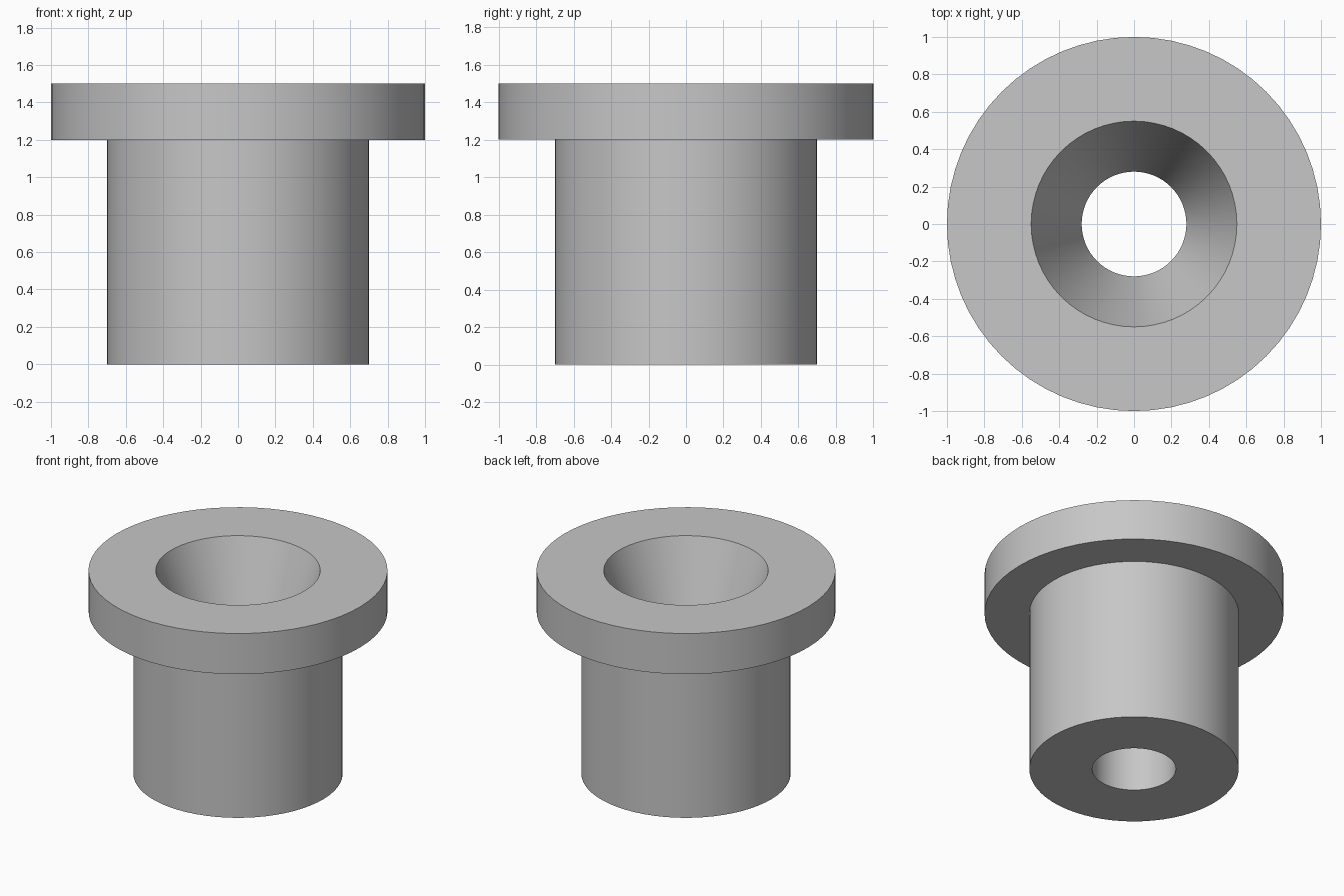
import bpy, bmesh, math
from mathutils import Vector

old = bpy.data.objects.get("Cube")
if old:
    bpy.data.objects.remove(old, do_unlink=True)

SIDES = 64

# Plain grey metal
grey = bpy.data.materials.new("plain grey")
grey.use_nodes = True
color = (0.57, 0.57, 0.57, 1)
grey.diffuse_color = color
grey.node_tree.nodes["Principled BSDF"].inputs["Base Color"].default_value = color

# Closed cross-section (radius, height): sleeve, flange, tapered mouth, bore
profile = [(0.28, 0), (0.7, 0), (0.7, 1.2), (1, 1.2),
           (1, 1.5), (0.55, 1.5), (0.28, 0.75)]

# Revolve the cross-section around the z axis
bm = bmesh.new()
verts = [bm.verts.new((r, 0, z)) for r, z in profile]
edges = [bm.edges.new((v, verts[(i + 1) % len(verts)])) for i, v in enumerate(verts)]
bmesh.ops.spin(bm, geom=verts + edges, cent=Vector(), axis=Vector((0, 0, 1)),
               angle=math.tau, steps=SIDES, use_merge=False)
bmesh.ops.remove_doubles(bm, verts=bm.verts[:], dist=0.0001)
bmesh.ops.recalc_face_normals(bm, faces=bm.faces[:])

mesh = bpy.data.meshes.new("flanged_bushing")
bm.to_mesh(mesh)
bm.free()
mesh.materials.append(grey)
bushing = bpy.data.objects.new("flanged_bushing", mesh)
bpy.context.collection.objects.link(bushing)

# Smooth round walls, sharp rims
bpy.ops.object.select_all(action="DESELECT")
bushing.select_set(True)
bpy.context.view_layer.objects.active = bushing
bpy.ops.object.shade_smooth_by_angle(angle=math.radians(15))
